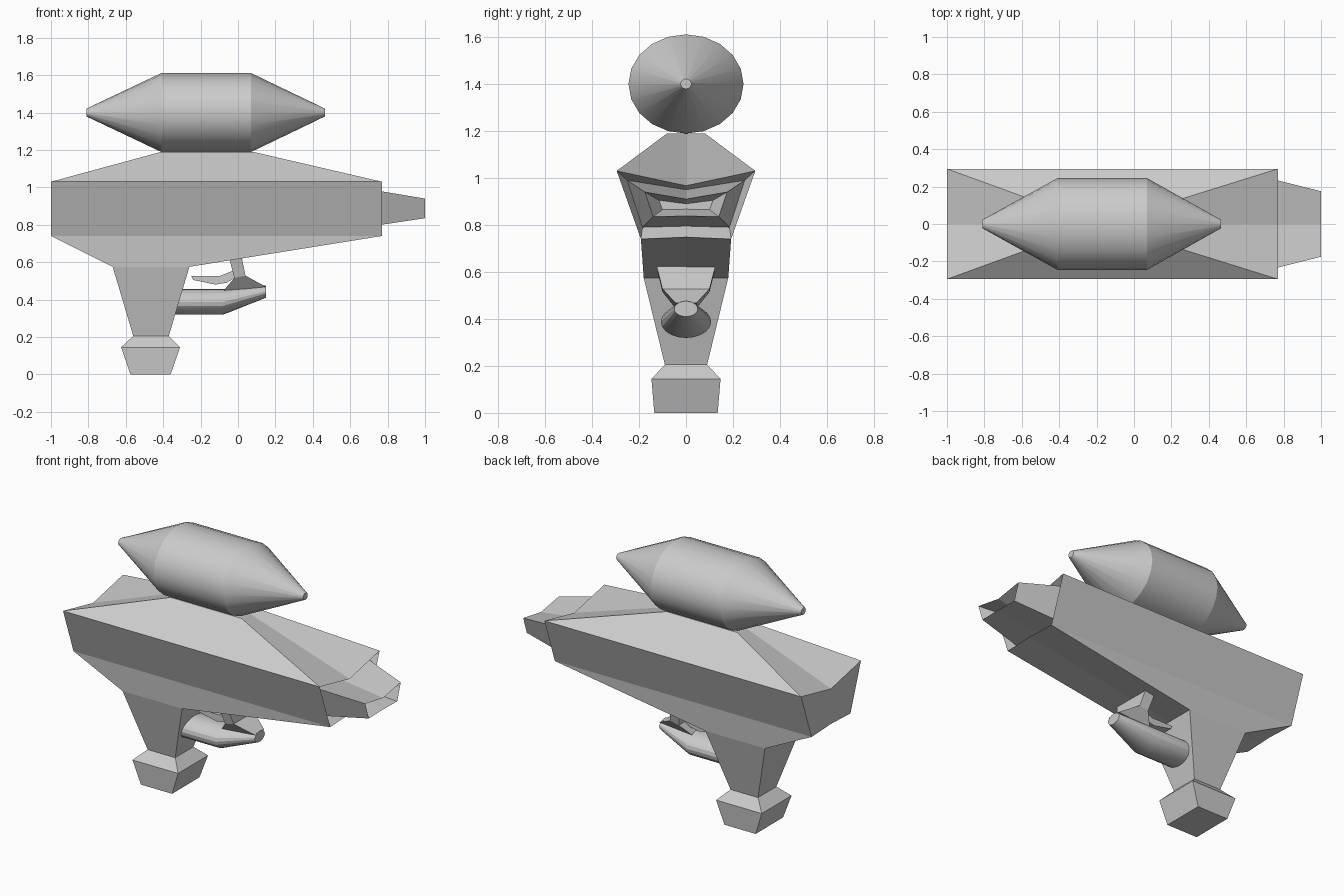
import bpy, bmesh, math

if "Cube" in bpy.data.objects:
    bpy.data.objects.remove(bpy.data.objects["Cube"])


def loft(name, rings, caps=(True, True), skip=(), smooth=None):
    """Skin equal-length rings of points; skip holds (ring, side) faces left open."""
    bm = bmesh.new()
    rows = [[bm.verts.new(p) for p in ring] for ring in rings]
    n = len(rows[0])
    for i in range(len(rows) - 1):
        for j in range(n):
            k = (j + 1) % n
            if (i, j) not in skip:
                bm.faces.new((rows[i][j], rows[i][k], rows[i + 1][k], rows[i + 1][j]))
    if caps[0]:
        bm.faces.new(rows[0][::-1])
    if caps[1]:
        bm.faces.new(rows[-1])
    bmesh.ops.recalc_face_normals(bm, faces=bm.faces)
    mesh = bpy.data.meshes.new(name)
    bm.to_mesh(mesh)
    bm.free()
    obj = bpy.data.objects.new(name, mesh)
    bpy.context.collection.objects.link(obj)
    if smooth:
        bpy.ops.object.select_all(action='DESELECT')
        obj.select_set(True)
        bpy.context.view_layer.objects.active = obj
        bpy.ops.object.shade_smooth_by_angle(angle=math.radians(smooth))
    return obj


def ellipse(x, z, ry, rz, n=20):
    return [(x, ry * math.cos(2 * math.pi * i / n), z + rz * math.sin(2 * math.pi * i / n))
            for i in range(n)]


def slab(z, x0, x1, y, dip=0):
    """Horizontal rectangle whose end midpoints are shifted in height."""
    return [(x0, -y, z), (x1, -y, z), (x1, 0, z + dip), (x1, y, z), (x0, y, z), (x0, 0, z + dip)]


def mouth(x, z0, z1, y0, y1, mid0, mid1):
    """Vertical trapezoid with a V in its top edge."""
    return [(x, -y0, z0), (x, 0, mid0), (x, y0, z0), (x, y1, z1), (x, 0, mid1), (x, -y1, z1)]


# Body and grip, stacked upward; the front end stays open for the muzzle
loft("body_and_grip", [
    slab(0, -0.575, -0.36, 0.135),
    slab(0.145, -0.625, -0.31, 0.147),
    slab(0.205, -0.56, -0.37, 0.09),
    slab(0.575, -0.67, -0.26, 0.18),
    slab(0.74, -1, 0.77, 0.192, 0.008),
    slab(1.03, -1, 0.77, 0.295, -0.063),
    slab(1.19, -0.41, 0.08, 0.08),
], skip={(4, 1), (4, 2)})

# Muzzle: recessed collar, tapering nose, recessed opening
loft("muzzle", [
    mouth(0.77, 0.74, 1.03, 0.192, 0.295, 0.748, 0.967),
    mouth(0.70, 0.79, 0.99, 0.185, 0.25, 0.795, 0.95),
    mouth(1.0, 0.835, 0.94, 0.14, 0.175, 0.838, 0.91),
    mouth(0.90, 0.865, 0.905, 0.10, 0.115, 0.867, 0.89),
], caps=(False, True))

# Tank on top
loft("top_tank", [
    ellipse(-0.81, 1.4, 0.023, 0.021), ellipse(-0.41, 1.4, 0.245, 0.211),
    ellipse(0.07, 1.4, 0.245, 0.211), ellipse(0.465, 1.4, 0.023, 0.021),
], smooth=22)

# Small barrel below, running out of the grip
loft("lower_barrel", [
    ellipse(-0.35, 0.388, 0.107, 0.069), ellipse(-0.08, 0.388, 0.107, 0.069),
    ellipse(0.15, 0.443, 0.05, 0.033),
], smooth=22)

# Strut joining barrel to body: (back x, back z, front x, front z, half width)
loft("barrel_strut", [
    [(x0, -y, z0), (x1, -y, z1), (x1, y, z1), (x0, y, z0)]
    for x0, z0, x1, z1, y in [
        (-0.08, 0.445, 0.15, 0.468, 0.045),
        (-0.02, 0.515, 0.04, 0.528, 0.10),
        (-0.045, 0.615, 0.02, 0.625, 0.125)]
])

# Trigger blade
blade = [(-0.25, 0.525), (-0.24, 0.505), (-0.12, 0.48), (-0.06, 0.49),
         (-0.01, 0.52), (-0.025, 0.555), (-0.10, 0.525)]
loft("trigger", [[(x, y, z) for x, z in blade] for y in (-0.04, 0.04)])
